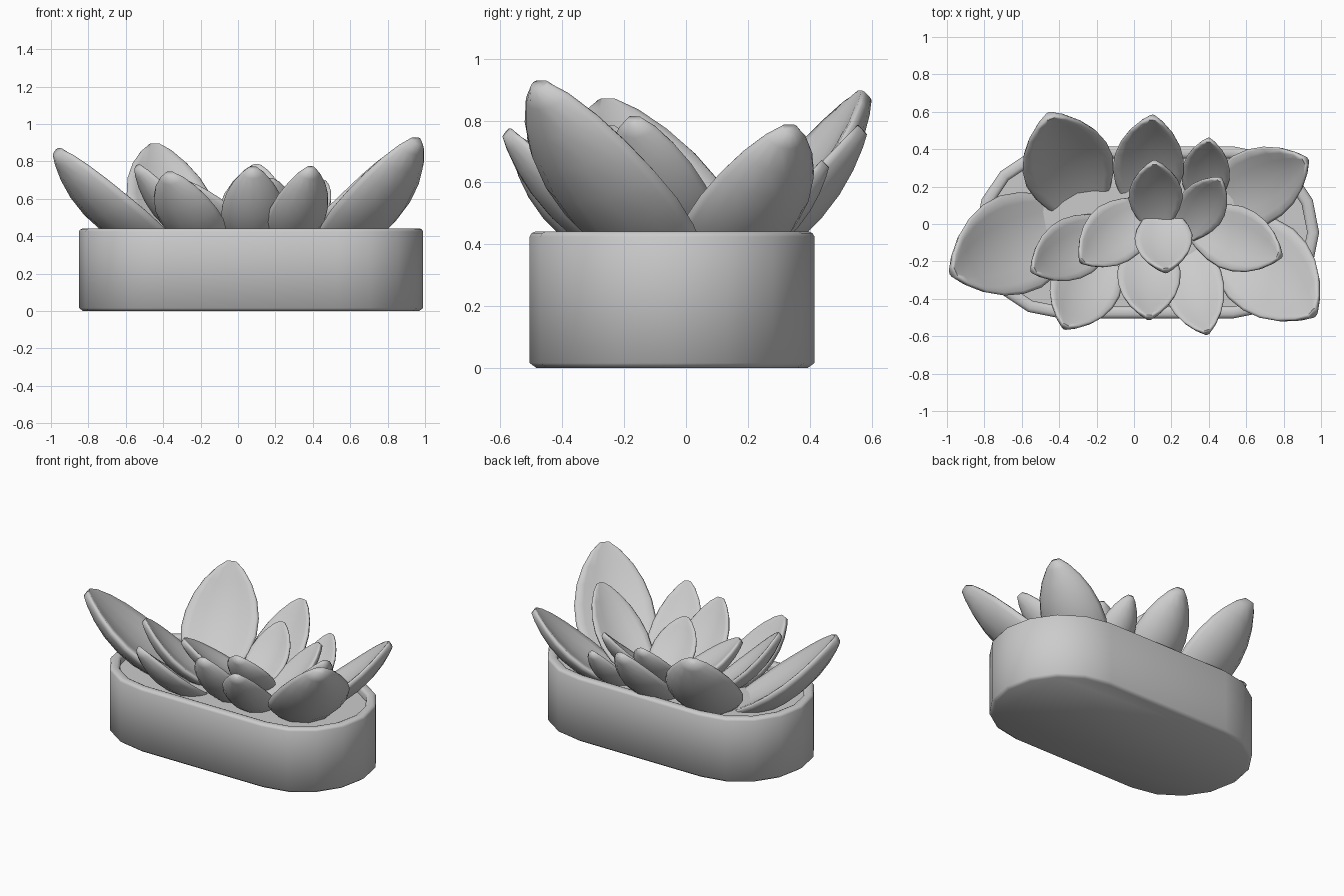
import bpy, bmesh, math
from mathutils import Vector

cube = bpy.data.objects.get("Cube")
if cube:
    bpy.data.objects.remove(cube)

grey = bpy.data.materials.new("plain_grey")
grey.use_nodes = True
tone = (0.6, 0.6, 0.6, 1)
grey.diffuse_color = tone
grey.node_tree.nodes["Principled BSDF"].inputs["Base Color"].default_value = tone


def loft(name, rings, angle):
    """Skin closed rings of points and cap both ends."""
    bm = bmesh.new()
    loops = [[bm.verts.new(p) for p in ring] for ring in rings]
    n = len(loops[0])
    for a, b in zip(loops, loops[1:]):
        for i in range(n):
            j = (i + 1) % n
            bm.faces.new((a[i], a[j], b[j], b[i]))
    bm.faces.new(loops[0][::-1])
    bm.faces.new(loops[-1])
    bmesh.ops.recalc_face_normals(bm, faces=bm.faces)
    mesh = bpy.data.meshes.new(name)
    bm.to_mesh(mesh)
    bm.free()
    obj = bpy.data.objects.new(name, mesh)
    bpy.context.collection.objects.link(obj)
    mesh.materials.append(grey)
    bpy.ops.object.select_all(action='DESELECT')
    obj.select_set(True)
    bpy.context.view_layer.objects.active = obj
    bpy.ops.object.shade_smooth_by_angle(angle=math.radians(angle))
    return obj


# Pot: faceted oval outline, moved inwards by an inset
def oval(inset, z, steps=8):
    r = 0.46 - inset
    pts = []
    for sign in (1, -1):
        for i in range(steps + 1):
            a = -math.pi / 2 + math.pi * i / steps
            pts.append((0.07 + sign * (0.46 + r * math.cos(a)),
                        -0.045 + sign * r * math.sin(a), z))
    return pts


pot_profile = [(0.022, 0), (0, 0.016), (0, 0.425), (0.006, 0.436), (0.02, 0.442),
               (0.045, 0.442), (0.058, 0.436), (0.064, 0.425), (0.064, 0.39)]
loft("pot", [oval(*p) for p in pot_profile], 60)

# Leaf outline: position along the leaf and share of full width
OUTLINE = [(0, 0.5), (0.12, 0.72), (0.25, 0.9), (0.4, 1), (0.55, 0.97),
           (0.7, 0.84), (0.83, 0.63), (0.94, 0.36), (1, 0.13)]


def leaf(name, tip, base, width, sides=16):
    """Thick cupped leaf from a buried base to a raised pointed tip."""
    tip, base = Vector(tip), Vector(base)
    axis = tip - base
    side = axis.cross(Vector((0, 0, 1))).normalized()
    inner = side.cross(axis).normalized()
    rings = []
    for t, share in OUTLINE:
        w = width * share / 2
        thick = (0.08 * width + 0.014) * (0.4 + 0.6 * share)
        middle = base + axis * t - inner * (0.4 * axis.length * t * (1 - t))
        ring = []
        for i in range(sides):
            a = math.tau * i / sides
            u = math.copysign(abs(math.cos(a)) ** 0.8, math.cos(a))
            lift = 0.36 * w * u * u + thick * math.sin(a)
            ring.append(middle + side * w * u + inner * lift)
        rings.append(ring)
    return loft(name, rings, 85)


# Leaves: name, tip, base, width
LEAVES = [
    ("outer_leaf_right", (-0.97, -0.26, 0.85), (-0.38, 0.01, 0.3), 0.54),
    ("outer_leaf_back_right", (-0.45, 0.58, 0.88), (-0.28, 0.1, 0.3), 0.49),
    ("outer_leaf_back", (0.1, 0.57, 0.77), (0.06, 0.1, 0.3), 0.38),
    ("small_leaf_back", (0.4, 0.45, 0.66), (0.37, 0.12, 0.32), 0.26),
    ("outer_leaf_back_left", (0.92, 0.34, 0.77), (0.43, 0.08, 0.3), 0.41),
    ("outer_leaf_front_left", (0.96, -0.48, 0.91), (0.5, -0.04, 0.3), 0.51),
    ("front_leaf_left", (0.39, -0.58, 0.76), (0.25, -0.1, 0.32), 0.33),
    ("front_leaf_middle", (0.08, -0.5, 0.76), (0.08, -0.1, 0.32), 0.34),
    ("front_leaf_right", (-0.37, -0.55, 0.73), (-0.17, -0.15, 0.32), 0.38),
    ("middle_leaf_right", (-0.54, -0.25, 0.77), (-0.15, -0.03, 0.34), 0.33),
    ("middle_leaf_left", (0.78, -0.17, 0.8), (0.34, 0, 0.34), 0.35),
    ("inner_leaf_right", (-0.28, -0.2, 0.68), (0.04, 0.07, 0.38), 0.33),
    ("inner_leaf_front", (0.17, -0.25, 0.7), (0.15, 0.04, 0.38), 0.31),
    ("inner_leaf_back", (0.11, 0.33, 0.71), (0.12, 0.01, 0.38), 0.29),
    ("inner_leaf_left", (0.46, 0.24, 0.69), (0.28, -0.04, 0.38), 0.26),
]
for spec in LEAVES:
    leaf(*spec)
